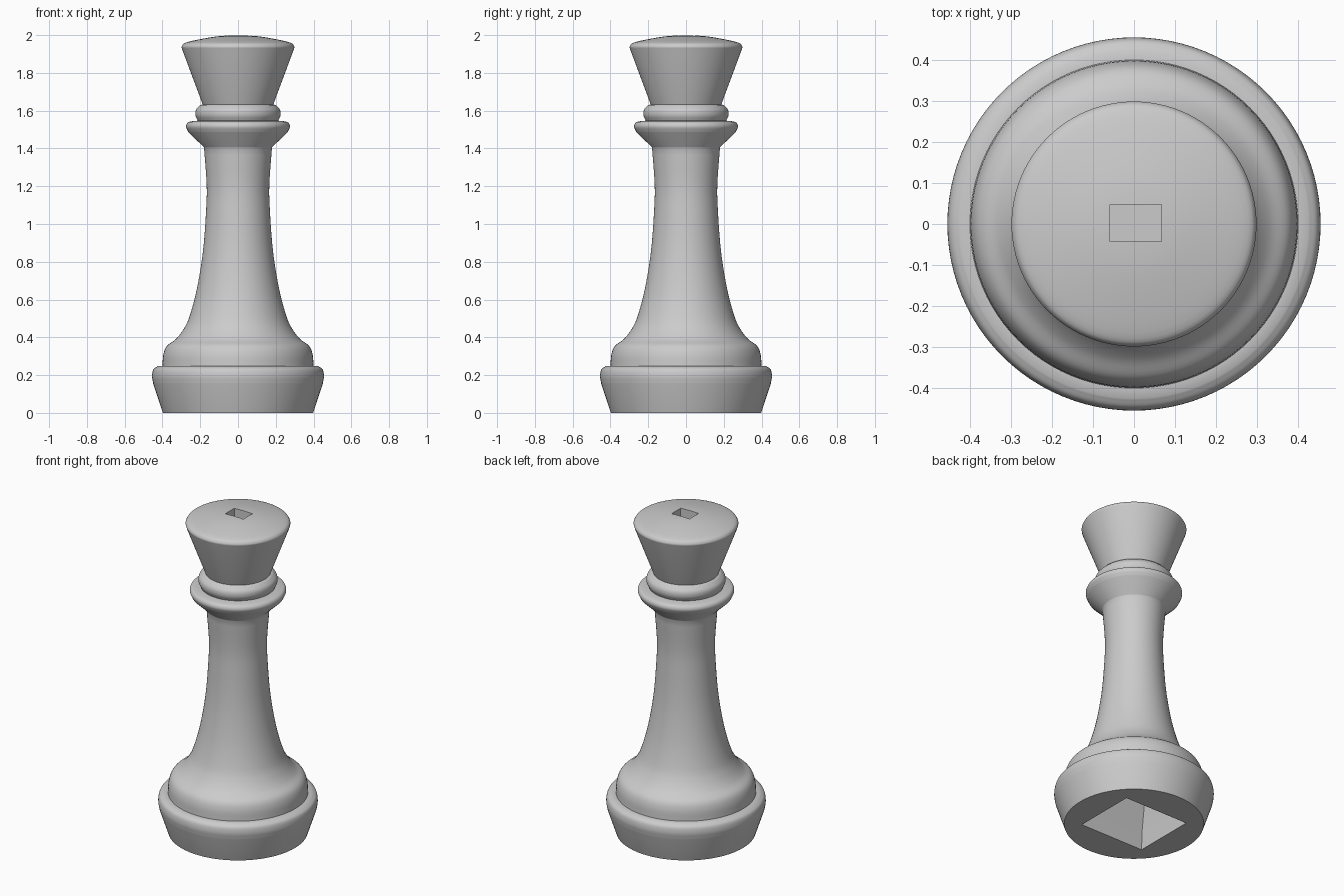
import bpy
import bmesh
import math
from mathutils import Vector, Matrix

cube = bpy.data.objects.get("Cube")
if cube:
    bpy.data.objects.remove(cube, do_unlink=True)

SEGMENTS = 96

stone = bpy.data.materials.new("light_grey")
stone.use_nodes = True
stone.diffuse_color = (0.6, 0.6, 0.6, 1)
stone.node_tree.nodes["Principled BSDF"].inputs["Base Color"].default_value = (0.6, 0.6, 0.6, 1)


def smooth_curve(points, steps=5):
    """Catmull-Rom curve through (radius, height) points."""
    p = [Vector(q) for q in points]
    p = [2 * p[0] - p[1]] + p + [2 * p[-1] - p[-2]]
    out = []
    for a, b, c, d in zip(p, p[1:], p[2:], p[3:]):
        for i in range(steps):
            t = i / steps
            out.append(0.5 * (2 * b + (c - a) * t + (2 * a - 5 * b + 4 * c - d) * t ** 2
                              + (3 * b - a - 3 * c + d) * t ** 3))
    return out + [p[-2]]


def make_object(name, bm):
    bmesh.ops.recalc_face_normals(bm, faces=bm.faces)
    mesh = bpy.data.meshes.new(name)
    bm.to_mesh(mesh)
    bm.free()
    mesh.materials.append(stone)
    obj = bpy.data.objects.new(name, mesh)
    bpy.context.collection.objects.link(obj)
    return obj


def lathe(name, profile):
    bm = bmesh.new()
    verts = [bm.verts.new((r, 0, z)) for r, z in profile]
    edges = [bm.edges.new(pair) for pair in zip(verts, verts[1:])]
    bmesh.ops.spin(bm, geom=verts + edges, cent=(0, 0, 0), axis=(0, 0, 1),
                   angle=2 * math.pi, steps=SEGMENTS)
    bmesh.ops.remove_doubles(bm, verts=bm.verts, dist=0.0002)
    return make_object(name, bm)


def rectangle_loft(name, sections, offset=(0, 0)):
    """Closed loft through rectangles given as (half_x, half_y, z)."""
    bm = bmesh.new()
    rings = [[bm.verts.new((offset[0] + sx * hx, offset[1] + sy * hy, z))
              for sx, sy in ((-1, -1), (1, -1), (1, 1), (-1, 1))]
             for hx, hy, z in sections]
    for low, high in zip(rings, rings[1:]):
        for i in range(4):
            j = (i + 1) % 4
            bm.faces.new((low[i], low[j], high[j], high[i]))
    bm.faces.new(rings[0])
    bm.faces.new(rings[-1])
    return make_object(name, bm)


# Turned profile, bottom to top
base = [(0.398, 0), (0.449, 0.155)] + smooth_curve(
    [(0.45, 0.16), (0.455, 0.195), (0.448, 0.23), (0.425, 0.247)])
stem = smooth_curve([(0.4, 0.248), (0.395, 0.31), (0.376, 0.355), (0.33, 0.39),
                     (0.29, 0.44), (0.257, 0.51), (0.217, 0.66), (0.185, 0.86),
                     (0.169, 1.07), (0.166, 1.21), (0.18, 1.405)])
collar = [(0.181, 1.407)] + smooth_curve(
    [(0.262, 1.485), (0.275, 1.515), (0.266, 1.537), (0.24, 1.545)])
ring = smooth_curve([(0.213, 1.547), (0.225, 1.575), (0.222, 1.605), (0.2, 1.63)])
crown = [(0.187, 1.633)] + smooth_curve(
    [(0.294, 1.92), (0.297, 1.943), (0.265, 1.964), (0.12, 1.992), (0, 2)])
piece = lathe("turned_chess_piece", [(0, 0)] + base + stem + collar + ring + crown)

# Tapering hollow under the base and socket in the crown
hollow = rectangle_loft("base_hollow_cutter", [
    (0.224, 0.2, -0.02), (0.222, 0.198, 0), (0.209, 0.176, 0.12), (0.186, 0.13, 0.25),
    (0.15, 0.1, 0.4), (0.11, 0.075, 0.65), (0.09, 0.06, 1.0)])
socket = rectangle_loft("crown_socket_cutter",
                        [(0.0625, 0.045, 1.86), (0.0625, 0.045, 2.05)], (0.0045, 0.002))

bpy.ops.object.select_all(action='DESELECT')
bpy.context.view_layer.objects.active = piece
piece.select_set(True)
for cutter in (hollow, socket):
    cut = piece.modifiers.new(cutter.name, 'BOOLEAN')
    cut.operation = 'DIFFERENCE'
    cut.solver = 'EXACT'
    cut.object = cutter
    bpy.ops.object.modifier_apply(modifier=cut.name)
    bpy.data.objects.remove(cutter, do_unlink=True)

bpy.ops.object.shade_smooth_by_angle(angle=math.radians(35))
